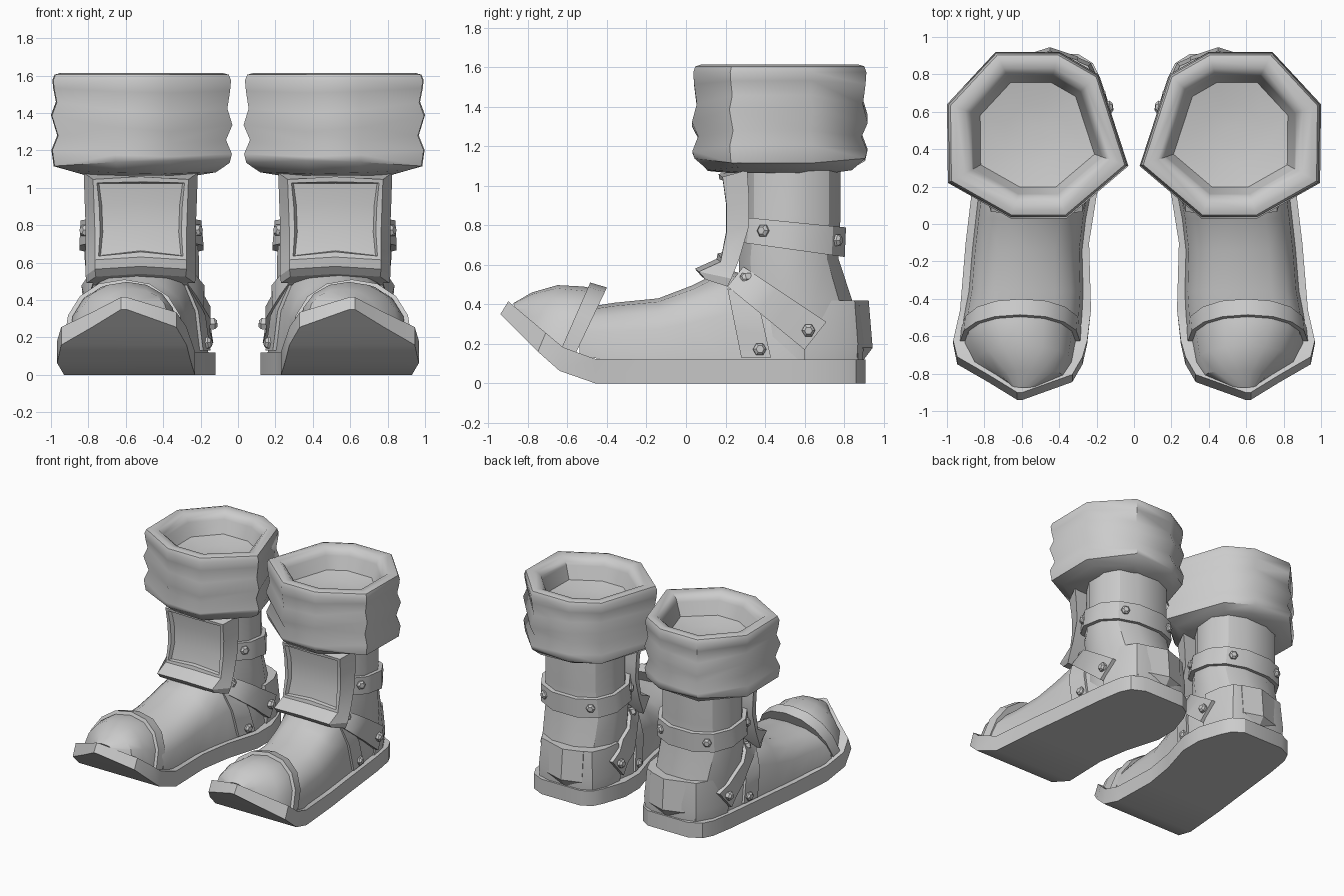
import bpy, bmesh, math
from mathutils import Vector
from mathutils.bvhtree import BVHTree

if "Cube" in bpy.data.objects:
    bpy.data.objects.remove(bpy.data.objects["Cube"])


def lerp(table, v):
    """Piecewise linear lookup in rows (key, a, b, ...), keys ascending."""
    if v <= table[0][0]:
        return table[0][1:]
    for p, q in zip(table, table[1:]):
        if v <= q[0]:
            t = (v - p[0]) / (q[0] - p[0])
            return [a + (b - a) * t for a, b in zip(p[1:], q[1:])]
    return table[-1][1:]


def loft(name, parts, angle=32, edit=None):
    """Skin each list of closed rings, cap the ends, mirror to the other boot."""
    bm = bmesh.new()
    for rings in parts:
        rows = [[bm.verts.new(p) for p in r] for r in rings]
        n = len(rows[0])
        for a, b in zip(rows, rows[1:]):
            for i in range(n):
                j = (i + 1) % n
                bm.faces.new((a[i], a[j], b[j], b[i]))
        bm.faces.new(rows[0])
        bm.faces.new(rows[-1])
    bmesh.ops.recalc_face_normals(bm, faces=bm.faces)
    if edit:
        edit(bm)
    me = bpy.data.meshes.new(name)
    bm.to_mesh(me)
    bm.free()
    ob = bpy.data.objects.new(name, me)
    bpy.context.collection.objects.link(ob)
    bpy.ops.object.select_all(action='DESELECT')
    ob.select_set(True)
    bpy.context.view_layer.objects.active = ob
    bpy.ops.object.shade_smooth_by_angle(angle=math.radians(angle))
    ob.modifiers.new("mirror", 'MIRROR').use_mirror_merge = False
    return ob


# Sole: width stations along y, with the toe turned up
WIDTH = [(-.94, .595, .625), (-.845, .33, .78), (-.75, .275, .945), (-.64, .25, .967),
         (-.46, .23, .93), (-.1, .24, .9), (.15, .2, .87), (.42, .12, .84),
         (.6, .12, .82), (.78, .18, .79), (.86, .22, .75), (.91, .3, .65)]
BOTTOM = [(-.94, .35), (-.66, .07), (-.47, 0)]
TOP = [(-.9, .415), (-.62, .18), (-.45, .12)]
rings = []
for y, a, b in WIDTH:
    zb = lerp(BOTTOM, y)[0]
    yt = y + .04 * min(1, zb / .15)
    zt = lerp(TOP, yt)[0]
    rings.append([(a, y, zb), (b, y, zb), (b, yt, zt), (a, yt, zt)])
loft("sole", [rings])


def arch(yb, yt, top, inset, p, n=8):
    """Cross-section of the foot; leans from yb at the base to yt at the top."""
    a, b = lerp(WIDTH, yb - .04 * (yb < -.5))
    c, h = (a + b) / 2, max((b - a) / 2 - inset, .03)
    zb = lerp(TOP, yb)[0] - .01
    pts = []
    for i in range(n + 1):
        t = math.pi * i / n
        co, s = math.cos(t), max(math.sin(t), 0) ** p
        pts.append((c - h * math.copysign(abs(co) ** p, co),
                    yb + (yt - yb) * s, zb + (top - zb) * s))
    return pts


# Foot upper
foot = loft("foot_upper", [[arch(y, y, z, .038, .7) for y, z in
            [(-.54, .38), (-.36, .408), (-.14, .43), (.03, .495), (.2, .58),
             (.45, .5), (.75, .42), (.87, .36)]]])

# Toe cap and the band behind it
loft("toe_cap", [[arch(*s) for s in
     [(-.58, -.44, .475, .055, .9), (-.64, -.52, .49, .055, .9), (-.74, -.65, .497, .04, .95),
      (-.81, -.78, .46, .035, 1), (-.86, -.875, .405, .03, 1)]]])
loft("toe_band", [[arch(-.56, -.4, .485, .035, .9), arch(-.63, -.485, .51, .03, .9)]])

# Ankle shaft
SHAFT = [(.12, .2, .79, .2, .86), (.42, .2, .81, .26, .85), (.63, .2, .83, .26, .78),
         (.85, .22, .82, .28, .79), (1.14, .22, .82, .28, .79)]


def oval(z, grow=0, n=12, tilt=0):
    pts = []
    x0, x1, y0, y1 = lerp(SHAFT, z)
    for i in range(n):
        t = 2 * math.pi * (i + .5) / n
        c, s = math.cos(t), math.sin(t)
        y = (y0 + y1) / 2 + ((y1 - y0) / 2 + grow) * math.copysign(abs(s) ** .85, s)
        pts.append(((x0 + x1) / 2 + ((x1 - x0) / 2 + grow) * math.copysign(abs(c) ** .85, c),
                    y, z + tilt * (y - .55)))
    return pts


shaft = loft("ankle_shaft", [[oval(r[0]) for r in SHAFT]])

# Ankle strap, sloping down to the back
loft("ankle_strap", [[oval(.675, 0, 12, -.14), oval(.675, .03, 12, -.14),
                      oval(.815, .03, 12, -.1), oval(.815, 0, 12, -.1)]])

# Heel counter with raised back panel
HEEL = [(.16, .6), (.18, .75), (.23, .86), (.32, .9), (.59, .9), (.7, .87), (.77, .75), (.8, .6)]


def heel_ring(z, s):
    return [(.47 + (x - .47) * s, .6 + (y - .6) * s, z) for x, y in HEEL]


heel = loft("heel_counter", [[heel_ring(.11, .98), heel_ring(.2, 1), heel_ring(.42, .94)]], 25)
loft("heel_panel", [[[(.3, .8, z), (.3, y - .05, z), (.45, y, z), (.61, y - .05, z), (.61, .8, z)]
                     for z, y in [(.12, .9), (.18, .945), (.42, .925)]]], 25)


# Shin plate with a recessed front panel
def recess(bm):
    faces = [f for f in bm.faces if f.normal.y < -.85 and f.calc_center_median().z > .64]
    bmesh.ops.inset_region(bm, faces=faces, thickness=.028, depth=0)
    bmesh.ops.inset_region(bm, faces=faces, thickness=.012, depth=-.028)


loft("shin_plate", [[[(.52 - w, yb, zb), (.52 - w + .05, yf + .02, zf - .015), (.52, yf, zf),
                      (.52 + w - .05, yf + .02, zf - .015), (.52 + w, yb, zb)]
     for w, yf, zf, yb, zb in
     [(.29, .08, .54, .21, .49), (.295, .045, .58, .23, .53), (.295, .155, .63, .27, .63),
      (.295, .185, .78, .32, .8), (.3, .185, .92, .32, .93), (.305, .165, 1.06, .31, 1.08)]]], 25, recess)

# Side straps laid on the body
bm = bmesh.new()
for ob in (foot, shaft, heel):
    bm.from_mesh(ob.data)
body = BVHTree.FromBMesh(bm)
bm.free()


def on_side(side, y, z):
    hit = body.ray_cast(Vector((.48 + side * 2, y, z)), Vector((-side, 0, 0)))
    return hit[0], hit[1]


def strap(side, a0, a1, b0, b1, out, n=5):
    """Band from edge a0-a1 to edge b0-b1, given as (y, z) corners."""
    rings = []
    for i in range(n + 1):
        t = i / n
        e = [on_side(side, *Vector(a).lerp(Vector(b), t))[0] for a, b in ((a0, b0), (a1, b1))]
        o = Vector((side * out, 0, 0))
        k = Vector((side * -.03, 0, 0))
        rings.append([e[0] + o, e[1] + o, e[1] + k, e[0] + k])
    return rings


loft("diagonal_straps", [strap(s, (.21, .49), (.29, .59), (.6, .17), (.71, .31), .03) for s in (-1, 1)])
loft("lower_straps", [strap(s, (.21, .48), (.36, .44), (.28, .13), (.43, .13), .018) for s in (-1, 1)])


# Hexagonal bolts
def bolt(pos, nor, lift):
    u = nor.cross(Vector((0, 0, 1))).normalized()
    v = nor.cross(u)
    return [[pos + nor * (lift + d) + (u * math.cos(k * math.pi / 3) + v * math.sin(k * math.pi / 3)) * r
             for k in range(6)] for r, d in [(.034, -.02), (.034, .012), (.02, .026)]]


bolts = []
for s in (-1, 1):
    for y, z, lift in [(.41, .77, .03), (.735, .725, .03), (.33, .53, .03), (.62, .27, .03), (.37, .17, .018)]:
        p, nrm = on_side(s, y, z)
        bolts.append(bolt(p, nrm if nrm.x * s > 0 else -nrm, lift))
loft("bolts", bolts, 20)

# Thick padded cuff with two folds, a rounded rim and a shallow well inside
CUFF = [(.995, .22), (.66, .03), (.36, .03), (.03, .31), (.19, .8), (.4, .92), (.74, .92), (1.0, .64)]
WAVE = [.9, -.5, -1, -.2, .6, .3, -.6, 1]
PROFILE = [(.6, 1.065, 0), (.82, 1.085, .01), (.97, 1.13, -.015), (.995, 1.185, .018), (.93, 1.26, .02),
           (1, 1.345, .045), (.945, 1.43, .03), (.975, 1.52, .012), (.985, 1.575, 0), (.96, 1.605, 0), (.9, 1.613, 0),
           (.8, 1.605, 0), (.73, 1.575, 0), (.71, 1.55, 0), (.63, 1.45, 0), (.35, 1.425, 0), (.1, 1.42, 0)]
loft("cuff", [[[(.52 + (x - .52) * s, .48 + (y - .48) * s, z + w * k) for (x, y), k in zip(CUFF, WAVE)]
               for s, z, w in PROFILE]], 46)
